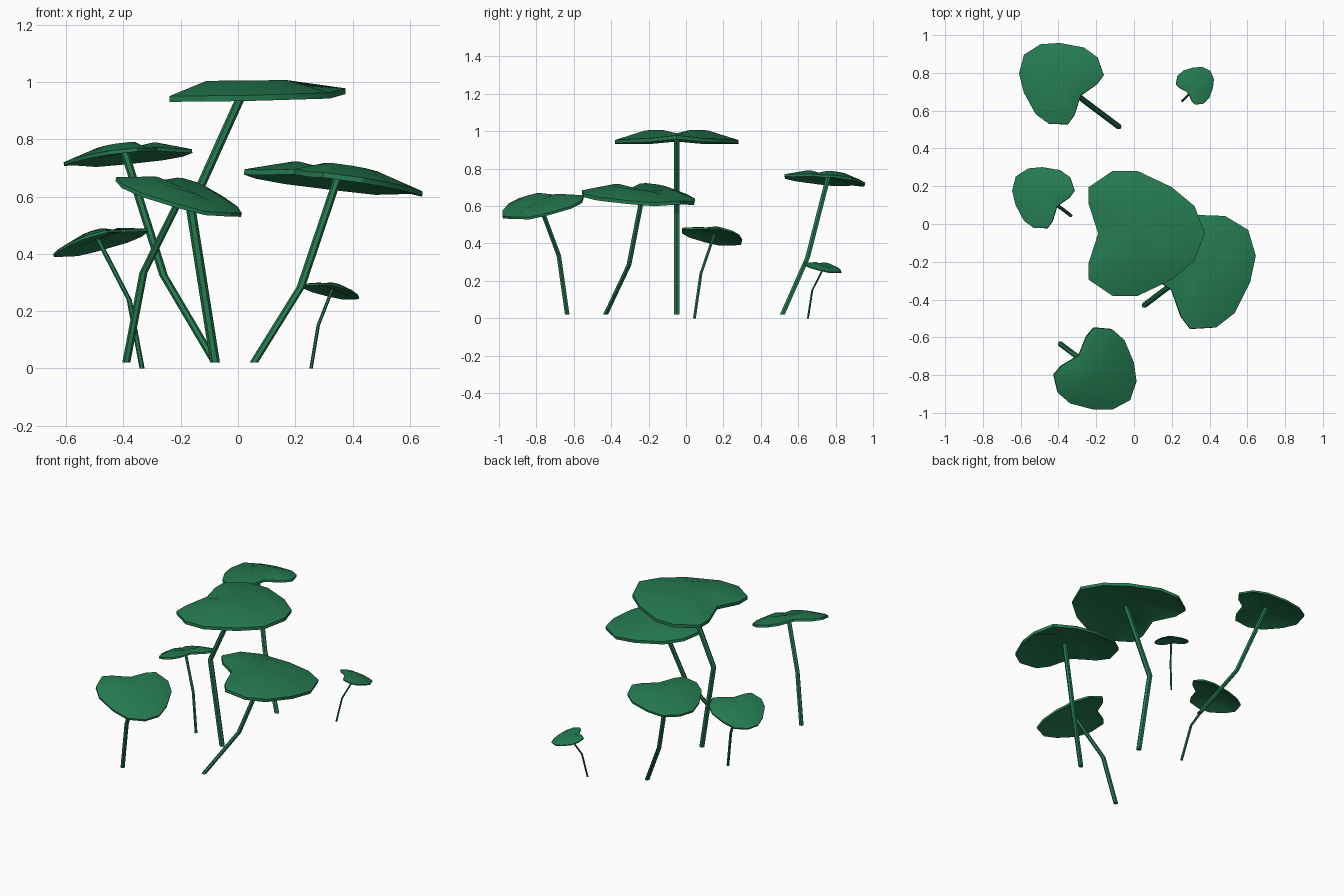
import bpy, bmesh, math
from mathutils import Vector

if "Cube" in bpy.data.objects:
    bpy.data.objects.remove(bpy.data.objects["Cube"])

green = bpy.data.materials.new("leaf_green")
green.diffuse_color = (0.018, 0.195, 0.082, 1)
green.use_nodes = True
green.node_tree.nodes["Principled BSDF"].inputs["Base Color"].default_value = green.diffuse_color

# Half outline of a leaf (forward, sideways), from notch to tip
HALF = [(-.21, 0), (-.26, .155), (-.26, .245), (-.135, .33), (0, .33),
        (.18, .245), (.30, .145), (.355, 0)]
OUTLINE = HALF + [(u, -v) for u, v in HALF[-2:0:-1]]


def finish(bm, name):
    bmesh.ops.recalc_face_normals(bm, faces=bm.faces)
    me = bpy.data.meshes.new(name)
    bm.to_mesh(me)
    bm.free()
    me.materials.append(green)
    ob = bpy.data.objects.new(name, me)
    bpy.context.collection.objects.link(ob)
    return ob


def smooth(ob, angle):
    bpy.ops.object.select_all(action='DESELECT')
    ob.select_set(True)
    bpy.context.view_layer.objects.active = ob
    bpy.ops.object.shade_smooth_by_angle(angle=math.radians(angle))


def leaf(name, at, heading, slope, size):
    """Heart-shaped pad with a dipped midrib and drooping rim, tilted by slope."""
    h = math.radians(heading)
    gx, gy = slope
    n = Vector((-gx, -gy, 1)).normalized()
    f = Vector((math.cos(h), math.sin(h),
                gx * math.cos(h) + gy * math.sin(h))).normalized()
    s = n.cross(f)
    bm = bmesh.new()

    def layer(drop):
        def put(u, v, w):
            return bm.verts.new(Vector(at) + size * (u * f + v * s + (w - drop) * n))
        mid = put(0, 0, .012)
        inner = [put(u * .5, v * .5, .03 if v else .012) for u, v in OUTLINE]
        rim = [put(u, v, (-.022 if v else -.008) + .02 * max(u, 0)) for u, v in OUTLINE]
        for i in range(len(rim)):
            j = (i + 1) % len(rim)
            bm.faces.new((mid, inner[i], inner[j]))
            bm.faces.new((inner[i], rim[i], rim[j], inner[j]))
        return rim

    top, low = layer(0), layer(.02)
    for i in range(len(top)):
        j = (i + 1) % len(top)
        bm.faces.new((top[i], low[i], low[j], top[j]))
    smooth(finish(bm, name), 30)


def stem(name, points, r, sides=6):
    """Bent stalk with level cross-sections."""
    bm = bmesh.new()
    rings = []
    for p in points:
        rings.append([bm.verts.new(Vector(p) + r * Vector((
            math.cos(math.tau * k / sides), math.sin(math.tau * k / sides), 0)))
            for k in range(sides)])
    for a, b in zip(rings, rings[1:]):
        for k in range(sides):
            m = (k + 1) % sides
            bm.faces.new((a[k], a[m], b[m], b[k]))
    bm.faces.new(rings[0])
    bm.faces.new(rings[-1])
    finish(bm, name)


# name, stem base, stem bend, leaf centre, heading, slope (x, y), size, stem radius
PLANTS = [
    ("tall", (-.08, -.05, .02), (-.165, -.05, .56), (.02, -.05, .975), 0, (.01, 0), 1.0, .017),
    ("right", (.055, -.43, .02), (.22, -.305, .285), (.35, -.23, .675), 38, (-.13, -.07), .92, .015),
    ("front", (-.39, -.635, .02), (-.33, -.68, .335), (-.19, -.785, .62), -41, (-.28, .20), .67, .014),
    ("back", (-.08, .515, .02), (-.26, .65, .325), (-.395, .76, .757), 144, (.11, -.10), .66, .015),
    ("left", (-.335, .045, 0), (-.38, .08, .24), (-.49, .153, .455), 144, (.28, -.18), .50, .009),
    ("small", (.255, .652, 0), (.28, .675, .15), (.33, .74, .279), 43, (-.22, -.22), .305, .006),
]
for name, base, bend, top, heading, slope, size, r in PLANTS:
    leaf(name + "_leaf", top, heading, slope, size)
    stem(name + "_stem", [base, bend, (top[0], top[1], top[2] - .005 * size)], r)
